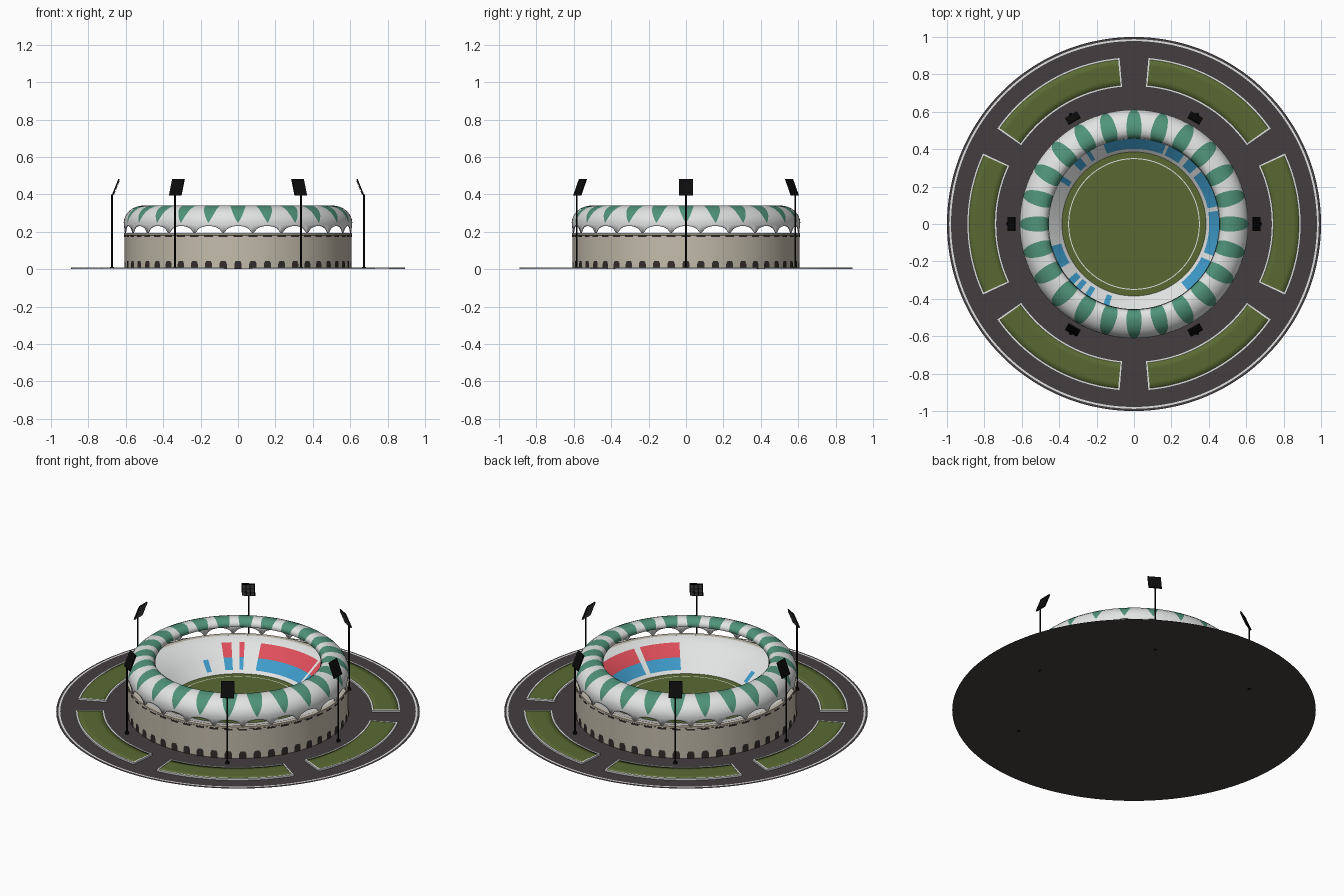
import bpy, bmesh, math
from mathutils import Matrix, Vector

if "Cube" in bpy.data.objects:
    bpy.data.objects.remove(bpy.data.objects["Cube"])


def mat(name, r, g, b):
    lin = [((c / 255 + 0.055) / 1.055) ** 2.4 if c > 10 else c / 255 / 12.92 for c in (r, g, b)]
    m = bpy.data.materials.new(name)
    m.diffuse_color = (*lin, 1)
    m.use_nodes = True
    m.node_tree.nodes["Principled BSDF"].inputs["Base Color"].default_value = m.diffuse_color
    return m


ASPHALT = mat("asphalt", 68, 61, 62)
WHITE = mat("white", 226, 228, 227)
GRASS = mat("grass", 90, 105, 50)
GREEN = mat("petal green", 80, 148, 122)
BEIGE = mat("beige wall", 196, 188, 172)
BLUE = mat("seat blue", 62, 155, 202)
RED = mat("seat red", 222, 78, 90)
BLACK = mat("black metal", 12, 12, 12)
DARK = mat("dark opening", 50, 46, 44)
GREY = mat("lamp grey", 95, 97, 95)


def pol(r, deg, z):
    a = math.radians(deg)
    return Vector((r * math.cos(a), r * math.sin(a), z))


def make(name, bm, mats, smooth=True, angle=35, fix=False):
    if fix:
        bmesh.ops.recalc_face_normals(bm, faces=bm.faces)
    me = bpy.data.meshes.new(name)
    bm.to_mesh(me)
    bm.free()
    for m in mats:
        me.materials.append(m)
    ob = bpy.data.objects.new(name, me)
    bpy.context.collection.objects.link(ob)
    if smooth:
        bpy.ops.object.select_all(action='DESELECT')
        ob.select_set(True)
        bpy.context.view_layer.objects.active = ob
        bpy.ops.object.shade_smooth_by_angle(angle=math.radians(angle))
    return ob


def grid(bm, rows, closed, rule=None, flip=False):
    """Quads between rows of points; rule(row, column) gives the material index."""
    vs = [[bm.verts.new(p) for p in row] for row in rows]
    n = len(vs[0])
    for i in range(len(vs) - 1):
        for j in range(n if closed else n - 1):
            k = (j + 1) % n
            q = [vs[i][j], vs[i][k], vs[i + 1][k], vs[i + 1][j]]
            f = bm.faces.new(q[::-1] if flip else q)
            if rule:
                f.material_index = rule(i, j)


def revolve(name, profile, mats, n=144, rule=None, flip=False):
    bm = bmesh.new()
    rows = [[pol(r, 360 * j / n, z) for j in range(n)] for r, z in profile]
    grid(bm, rows, True, rule, flip)
    return make(name, bm, mats)


def disc(name, r, z, m):
    bm = bmesh.new()
    bm.faces.new([bm.verts.new(pol(r, j * 2.5, z)) for j in range(144)])
    make(name, bm, [m], smooth=False)


# Plaza with its painted edge line
disc("plaza", 1.0, 0.0, ASPHALT)
revolve("plaza_edge_line", [(0.988, 0.002), (0.978, 0.002)], [WHITE])


# Six lawns with raised kerbs
def sector(name, c, half, r0, r1, z, m, smooth_angle, steps=40):
    bm = bmesh.new()
    rad = [r0, r0, r0 + .25 * (r1 - r0), r0 + .5 * (r1 - r0), r0 + .75 * (r1 - r0), r1, r1]
    zs = [0, z, z, z, z, z, 0]
    angs = [c + half * (1 - 2 * j / steps) for j in range(steps + 1)]
    grid(bm, [[pol(r, a, h) for a in angs] for r, h in zip(rad, zs)], False, None)
    make(name, bm, [m], angle=smooth_angle)


def kerb(name, c, half, r0, r1, w, z):
    bm = bmesh.new()
    da = math.degrees(w / r1)

    def loop(ra, rb, h, zz):
        a = [c - h + 2 * h * j / 40 for j in range(41)]
        return [pol(rb, t, zz) for t in a] + [pol(ra, t, zz) for t in reversed(a)]
    outer, inner = (r0, r1, half), (r0 + w, r1 - w, half - da)
    rows = [loop(*outer, 0), loop(*outer, z), loop(*inner, z), loop(*inner, 0)]
    grid(bm, rows, True)
    make(name, bm, [WHITE])


for k in range(6):
    sector(f"lawn_{k}", 60 * k, 24.6, 0.742, 0.885, 0.008, GRASS, 100)
    kerb(f"lawn_kerb_{k}", 60 * k, 25.2, 0.734, 0.893, 0.011, 0.01)

# Outer wall with a flat top
revolve("outer_wall", [(0.607, 0), (0.607, 0.18), (0.61, 0.183), (0.61, 0.193), (0.585, 0.193)], [BEIGE])


# Arched doors and slot windows as thin curved plates on the wall
def wall_plates(name, outline, count, r):
    bm = bmesh.new()
    for k in range(count):
        vs = [bm.verts.new(pol(r, 360 * k / count + math.degrees(x / r), z)) for x, z in outline]
        bm.faces.new(vs)
    make(name, bm, [DARK], smooth=False)


wall_plates("doors", [(-.02, 0), (.02, 0), (.02, .028), (.013, .044), (-.013, .044), (-.02, .028)], 48, 0.6105)
wall_plates("slot_windows", [(-.024, .171), (.024, .171), (.024, .181), (-.024, .181)], 48, 0.6112)

# Pitch and its boundary line
disc("pitch", 0.39, 0.05, GRASS)
revolve("pitch_line", [(0.352, 0.052), (0.347, 0.052)], [WHITE])

# Seating bowl: blue lower blocks and red upper blocks
BOTH = [(68, 111), (54, 66), (42, 50), (12, 38), (-22, 9), (-51, -26), (129, 135), (121, 124), (195, 211)]
LOWER = [(146, 150), (220, 225), (227, 231), (235, 239), (249, 253)]


def inside(a, spans):
    return any(s <= x < e for s, e in spans for x in (a, a - 360))


def seat_rule(i, j):
    a = j + 0.5
    if i == 1 and inside(a, BOTH + LOWER):
        return 1
    if i == 2 and inside(a, BOTH):
        return 2
    return 0


revolve("seating_bowl", [(0.385, 0.052), (0.402, 0.068), (0.458, 0.118), (0.525, 0.178), (0.587, 0.192)],
        [WHITE, BLUE, RED], 360, seat_rule, flip=True)

# Roof ring: scalloped arches below, 24 green petals above
# each row: radius, height, half width of the petal in degrees
ROOF = [(0.61, None, 3.75), (0.61, 0.238, 2.2), (0.611, 0.25, 0.2), (0.608, 0.268, 1.2), (0.601, 0.286, 2.1),
        (0.588, 0.305, 2.9), (0.567, 0.323, 3.6), (0.54, 0.335, 4.2), (0.51, 0.341, 4.6), (0.485, 0.338, 4.6),
        (0.466, 0.325, 4.2), (0.455, 0.302, 3.7)]
COLS = 16
rows = []
for r, z, w in ROOF:
    row = []
    for s in range(24):
        for c in range(COLS):
            u = -1 + 2 * c / COLS
            t = abs(u)
            off = w * t / 0.5 if t <= 0.5 else w + (7.5 - w) * (t - 0.5) / 0.5
            h = z
            if h is None:
                h = 0.191 + 0.04 * math.sqrt(max(0, 1 - (t / 0.9) ** 2))
            row.append(pol(r, 15 * s + math.copysign(off, u), h))
    rows.append(row)
bm = bmesh.new()
grid(bm, rows, True, lambda i, j: 1 if i >= 2 and COLS // 4 <= j % COLS < 3 * COLS // 4 else 0)
roof = make("roof_ring", bm, [WHITE, GREEN], angle=50)
sol = roof.modifiers.new("thickness", 'SOLIDIFY')
sol.thickness = 0.006
sol.offset = -1
sol.material_offset = -1


# Six floodlight masts, each with a tilted lamp panel
def box(bm, size, matrix, idx=0):
    res = bmesh.ops.create_cube(bm, size=1, matrix=matrix @ Matrix.Diagonal((*size, 1)))
    for f in {f for v in res["verts"] for f in v.link_faces}:
        f.material_index = idx


for k in range(6):
    bm = bmesh.new()
    for rad, z0, z1 in ((0.0045, 0, 0.40), (0.011, 0, 0.012)):
        bmesh.ops.create_cone(bm, cap_ends=True, segments=12, radius1=rad, radius2=rad, depth=z1 - z0,
                              matrix=Matrix.Translation((0.674, 0, (z0 + z1) / 2)))
    tilt = Matrix.Translation((0.654, 0, 0.438)) @ Matrix.Rotation(math.radians(-22), 4, 'Y')
    box(bm, (0.007, 0.074, 0.095), tilt)
    for a in (-1, 0, 1):
        for b in (-1, 0, 1):
            box(bm, (0.004, 0.017, 0.022), tilt @ Matrix.Translation((-0.005, a * 0.023, b * 0.03)), 1)
    bmesh.ops.rotate(bm, verts=bm.verts, cent=(0, 0, 0), matrix=Matrix.Rotation(math.radians(60 * k), 3, 'Z'))
    make(f"floodlight_{k}", bm, [BLACK, GREY], fix=True)
